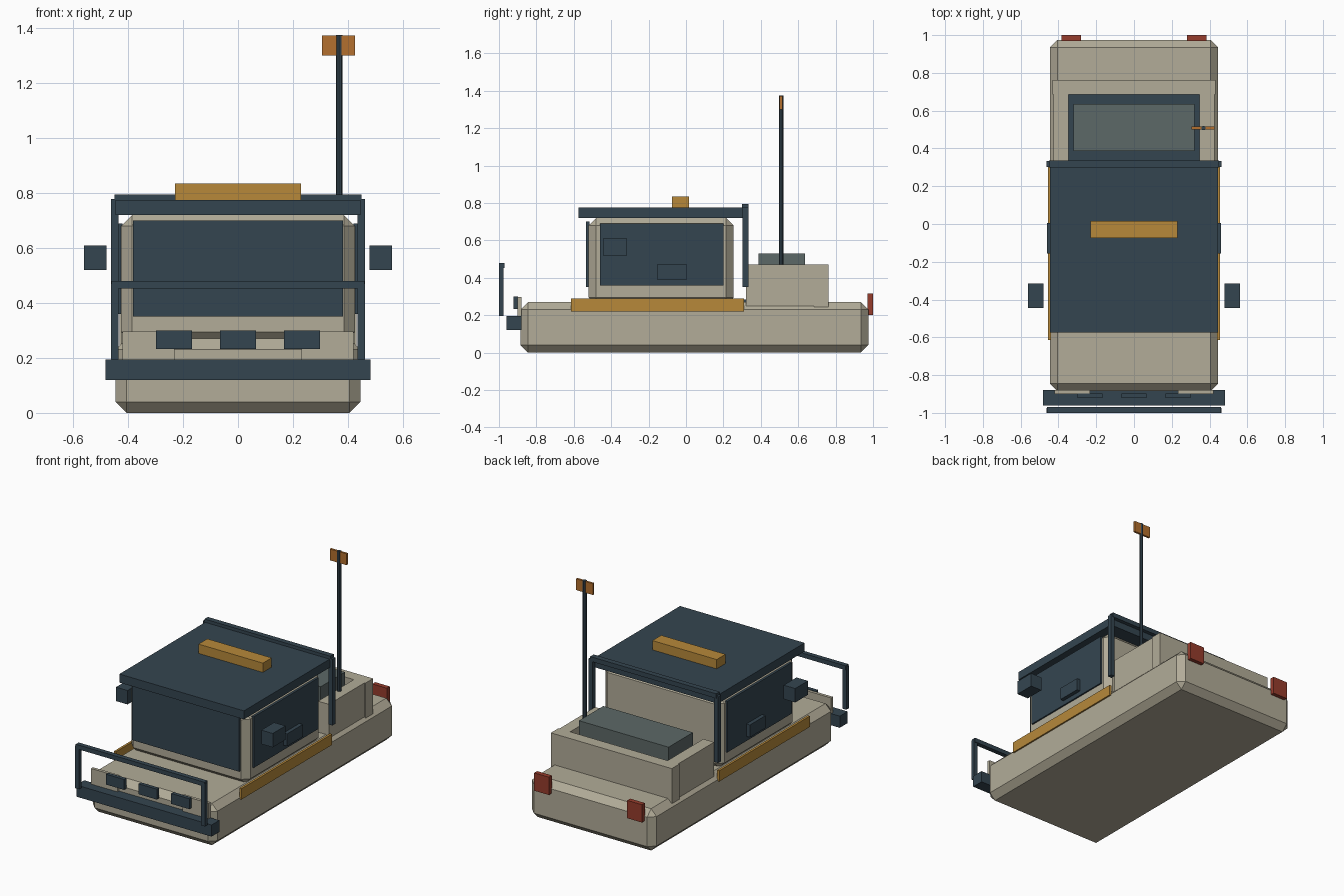
import bpy

cube = bpy.data.objects.get("Cube")
if cube:
    bpy.data.objects.remove(cube, do_unlink=True)


def material(name, r, g, b):
    """Flat material from display values 0-255, stored as linear."""
    rgb = [((c / 255 + 0.055) / 1.055) ** 2.4 for c in (r, g, b)]
    mat = bpy.data.materials.new(name)
    mat.use_nodes = True
    mat.diffuse_color = (*rgb, 1)
    mat.node_tree.nodes["Principled BSDF"].inputs["Base Color"].default_value = (*rgb, 1)
    return mat


BEIGE = material("beige paint", 178, 172, 152)
NAVY = material("dark blue grey", 52, 69, 80)
AMBER = material("amber", 183, 137, 58)
ORANGE = material("flag orange", 180, 112, 46)
RED = material("tail red", 150, 60, 44)
GREY = material("cargo grey", 92, 104, 103)


def box(name, mat, x, y, z, bevel=0):
    """Box from (low, high) ranges, optionally chamfered."""
    bpy.ops.mesh.primitive_cube_add(size=1, location=[sum(r) / 2 for r in (x, y, z)])
    obj = bpy.context.object
    obj.name = name
    obj.scale = [r[1] - r[0] for r in (x, y, z)]
    bpy.ops.object.transform_apply(location=False, rotation=False, scale=True)
    obj.data.materials.append(mat)
    if bevel:
        mod = obj.modifiers.new("chamfer", "BEVEL")
        mod.width = bevel
        mod.segments = 1
    return obj


def pair(name, mat, x, y, z):
    """Matching boxes on both sides."""
    box("left_" + name, mat, x, y, z)
    box("right_" + name, mat, (-x[1], -x[0]), y, z)


def centred(name, mat, half, y, z, bevel=0):
    return box(name, mat, (-half, half), y, z, bevel)


# Hull and cabin
centred("body", BEIGE, 0.445, (-0.885, 0.975), (0, 0.27), 0.04)
centred("cabin", BEIGE, 0.425, (-0.52, 0.255), (0.255, 0.72), 0.04)
centred("roof", NAVY, 0.445, (-0.575, 0.31), (0.72, 0.775))
centred("roof_light_bar", AMBER, 0.23, (-0.075, 0.015), (0.775, 0.835))

# Windows, door handles, mirrors and side stripes
centred("windshield", NAVY, 0.383, (-0.535, -0.515), (0.35, 0.70))
pair("side_window", NAVY, (0.42, 0.435), (-0.46, 0.20), (0.36, 0.69))
pair("door_handle", NAVY, (0.43, 0.46), (-0.155, 0.005), (0.39, 0.47))
pair("mirror", NAVY, (0.478, 0.56), (-0.445, -0.315), (0.52, 0.61))
pair("side_stripe", AMBER, (0.44, 0.455), (-0.615, 0.31), (0.22, 0.29))

# Rear roll hoop
pair("hoop_post", NAVY, (0.435, 0.463), (0.303, 0.333), (0.35, 0.778))
centred("hoop_bar", NAVY, 0.45, (0.30, 0.335), (0.765, 0.795))

# Cargo bed
pair("bed_wall", BEIGE, (0.348, 0.425), (0.32, 0.69), (0.24, 0.47))
centred("bed_rear_wall", BEIGE, 0.432, (0.685, 0.762), (0.24, 0.47))
centred("bed_floor", NAVY, 0.35, (0.255, 0.688), (0.262, 0.285))
centred("cargo_box", GREY, 0.32, (0.387, 0.635), (0.28, 0.53))

# Tail lights
pair("tail_light", RED, (0.28, 0.385), (0.97, 1.0), (0.20, 0.315))

# Front bumper, bull bar and lamps
centred("bumper", NAVY, 0.483, (-0.96, -0.88), (0.12, 0.195))
pair("bull_bar_post", NAVY, (0.435, 0.463), (-1.0, -0.975), (0.195, 0.47))
centred("bull_bar", NAVY, 0.46, (-1.0, -0.97), (0.452, 0.48))
pair("front_panel", BEIGE, (0.232, 0.42), (-0.9, -0.88), (0.195, 0.296))
for name, x in (("right", -0.233), ("middle", 0), ("left", 0.233)):
    box(name + "_lamp", NAVY, (x - 0.065, x + 0.065), (-0.922, -0.898), (0.233, 0.3))

# Mast with flag
bpy.ops.mesh.primitive_cylinder_add(vertices=8, radius=0.012, depth=0.915,
                                    location=(0.368, 0.508, 0.9175))
mast = bpy.context.object
mast.name = "mast"
mast.data.materials.append(NAVY)
box("mast_flag", ORANGE, (0.305, 0.425), (0.501, 0.515), (1.3, 1.373))
